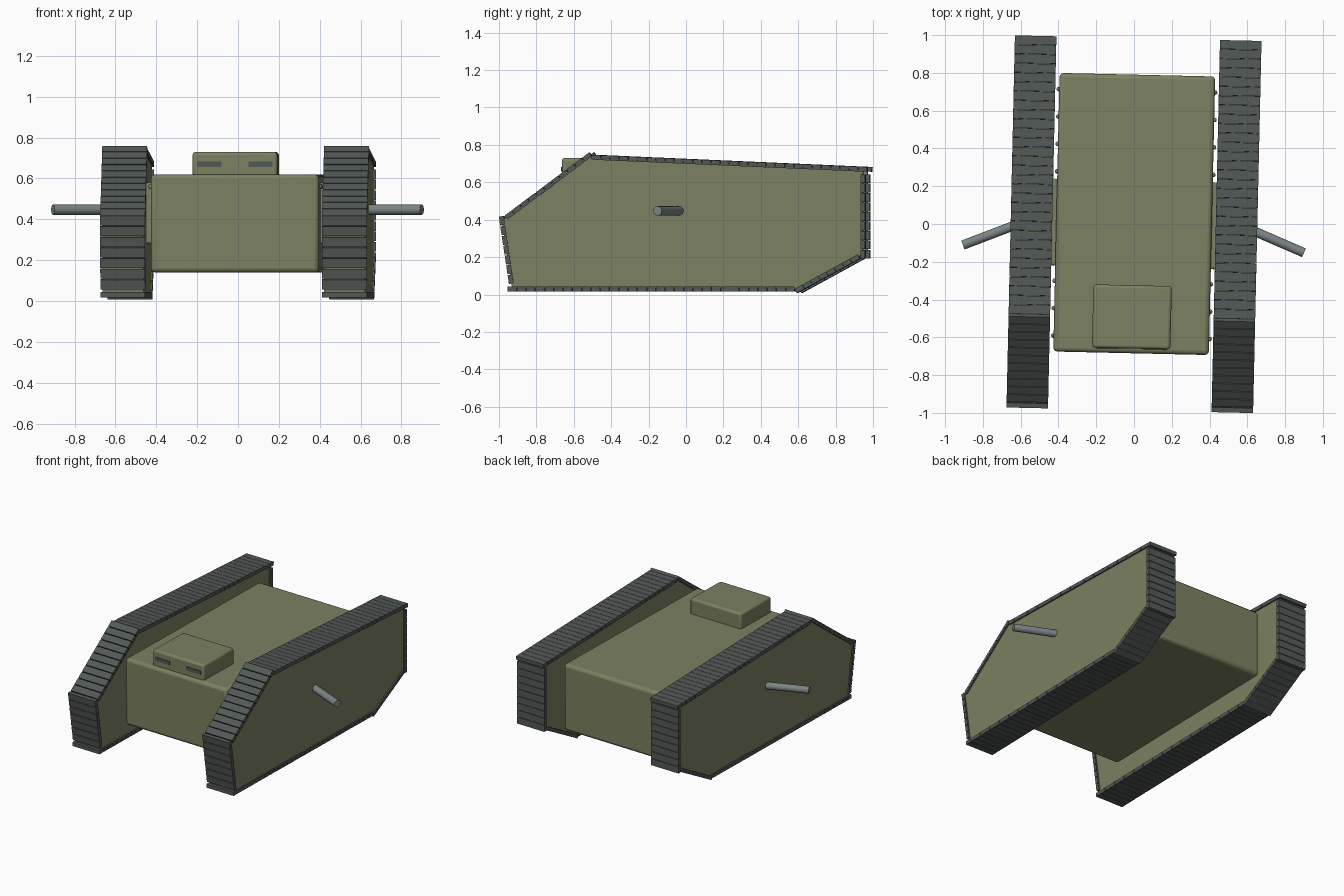
import bpy, bmesh, math
from mathutils import Matrix, Vector

cube = bpy.data.objects.get("Cube")
if cube:
    bpy.data.objects.remove(cube, do_unlink=True)

# The whole vehicle stands slightly turned about the vertical axis
TURN = Matrix.Rotation(math.radians(-1.3), 4, 'Z')


def material(name, colour):
    m = bpy.data.materials.new(name)
    m.use_nodes = True
    m.diffuse_color = (*colour, 1)
    m.node_tree.nodes["Principled BSDF"].inputs["Base Color"].default_value = (*colour, 1)
    return m


OLIVE = material("olive_paint", (0.20, 0.22, 0.12))
TRACK = material("track_steel", (0.085, 0.10, 0.095))
GUN = material("gun_steel", (0.20, 0.23, 0.24))


def finish(name, bm, mat, bevel=0, segments=3, smooth=False):
    bmesh.ops.recalc_face_normals(bm, faces=bm.faces)
    mesh = bpy.data.meshes.new(name)
    bm.to_mesh(mesh)
    bm.free()
    mesh.materials.append(mat)
    obj = bpy.data.objects.new(name, mesh)
    bpy.context.collection.objects.link(obj)
    obj.matrix_world = TURN
    if bevel:
        mod = obj.modifiers.new("Bevel", 'BEVEL')
        mod.width, mod.segments = bevel, segments
    if smooth:
        bpy.ops.object.select_all(action='DESELECT')
        obj.select_set(True)
        bpy.context.view_layer.objects.active = obj
        bpy.ops.object.shade_smooth_by_angle(angle=math.radians(35))
    return obj


def add_box(bm, centre, size, tilt=0):
    m = (Matrix.Translation(centre) @ Matrix.Rotation(tilt, 4, 'X')
         @ Matrix.Diagonal((*size, 1)))
    bmesh.ops.create_cube(bm, size=1, matrix=m)


def box(name, centre, size, mat, bevel=0):
    bm = bmesh.new()
    add_box(bm, centre, size)
    return finish(name, bm, mat, bevel, smooth=bevel > 0)


# Central body and cabin
box("hull", (0, 0.053, 0.38), (0.824, 1.475, 0.48), OLIVE, 0.022)
box("cabin", (0, -0.492, 0.655), (0.415, 0.335, 0.15), OLIVE, 0.015)

# Track outline as (y, z), running backwards along the ground first
OUTLINE = [(-0.915, 0.03), (0.622, 0.03), (0.96, 0.215),
           (0.96, 0.67), (-0.515, 0.735), (-0.97, 0.395)]
TRACK_X, PITCH = 0.543, 0.05

for side, sign in (("left", 1), ("right", -1)):
    # Side frame: the outline given thickness
    bm = bmesh.new()
    face = bm.faces.new([bm.verts.new((sign * TRACK_X - 0.1, y, z)) for y, z in OUTLINE])
    new = bmesh.ops.extrude_face_region(bm, geom=[face])["geom"]
    verts = [v for v in new if isinstance(v, bmesh.types.BMVert)]
    bmesh.ops.translate(bm, verts=verts, vec=(0.2, 0, 0))
    finish(side + "_track_frame", bm, OLIVE)

    # Track plates spaced along every edge of the outline
    bm = bmesh.new()
    for a, b in zip(OUTLINE, OUTLINE[1:] + OUTLINE[:1]):
        a, b = Vector(a), Vector(b)
        d = b - a
        count = round(d.length / PITCH)
        for i in range(count):
            y, z = a + d * (i / count)
            add_box(bm, (sign * TRACK_X, y, z), (0.22, 0.047, 0.026), math.atan2(d.y, d.x))
    finish(side + "_track_plates", bm, TRACK)

    # Mount joining the body and the side frame, with rivets along the body
    box(side + "_gun_mount", (sign * 0.46, 0, 0.43), (0.12, 0.46, 0.3), OLIVE, 0.012)
    bm = bmesh.new()
    for i in range(10):
        m = Matrix.Translation((sign * 0.414, -0.6 + i * 0.145, 0.56))
        bmesh.ops.create_uvsphere(bm, u_segments=10, v_segments=6, radius=0.012, matrix=m)
    finish(side + "_hull_rivets", bm, OLIVE, smooth=True)

    # Side gun pointing outwards and forwards
    base, tip = Vector((sign * 0.55, 0.012, 0.447)), Vector((sign * 0.903, -0.132, 0.447))
    axis = tip - base
    bm = bmesh.new()
    m = Matrix.Translation((base + tip) / 2) @ axis.to_track_quat('Z', 'Y').to_matrix().to_4x4()
    bmesh.ops.create_cone(bm, cap_ends=True, segments=24, radius1=0.025, radius2=0.025,
                          depth=axis.length, matrix=m)
    finish(side + "_gun", bm, GUN, smooth=True)

    # Vision slit on the cabin front
    box(side + "_vision_slit", (sign * 0.125, -0.66, 0.67), (0.117, 0.009, 0.026), TRACK)
